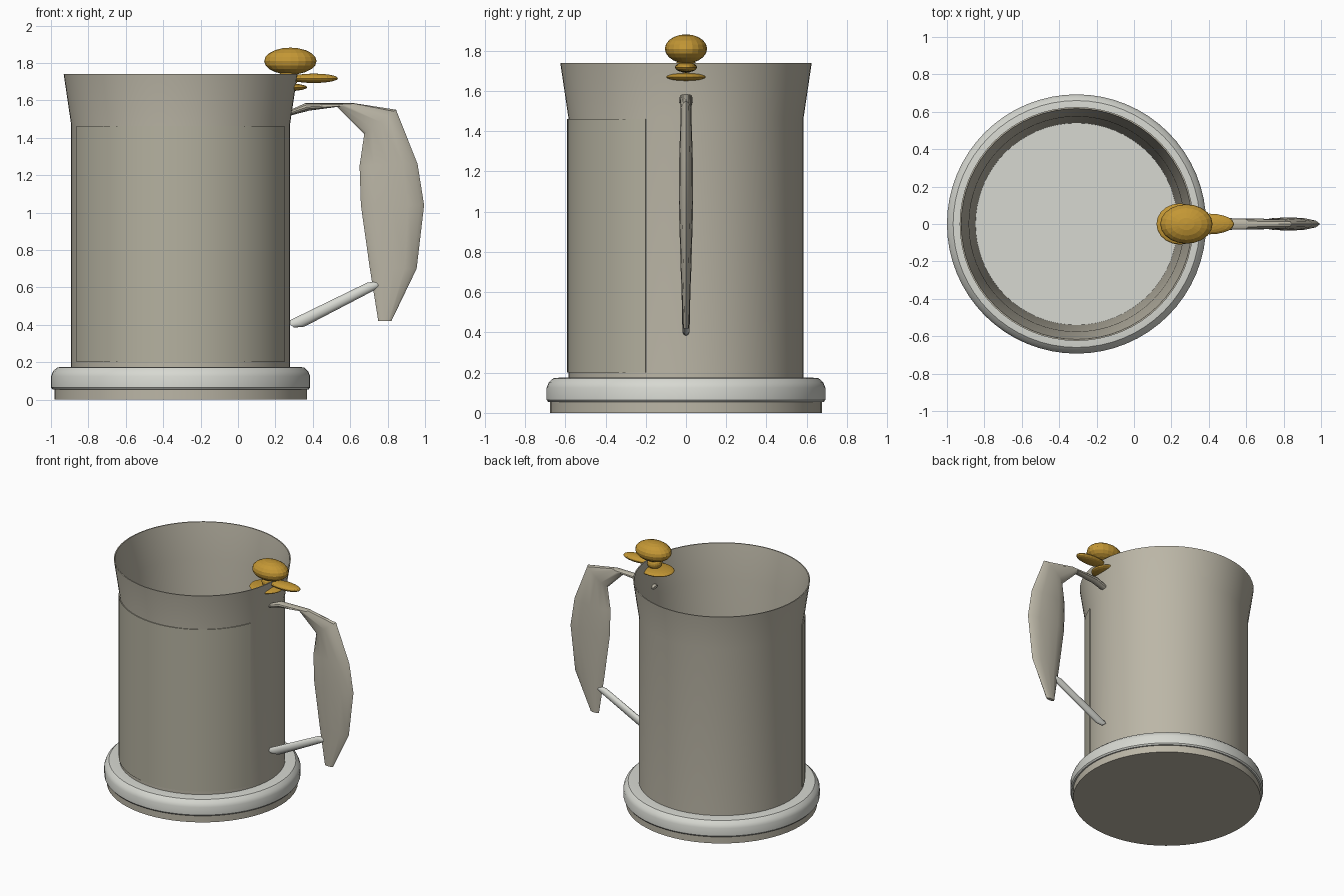
import bpy, bmesh, math
from mathutils import Vector

if "Cube" in bpy.data.objects:
    bpy.data.objects.remove(bpy.data.objects["Cube"])

CX = -0.307  # axis of the mug body


def mat(name, rgb):
    m = bpy.data.materials.new(name)
    m.diffuse_color = (*rgb, 1)
    m.use_nodes = True
    m.node_tree.nodes["Principled BSDF"].inputs["Base Color"].default_value = m.diffuse_color
    return m


PEWTER = mat("warm pewter", (0.50, 0.47, 0.385))
PANEL = mat("dull pewter", (0.46, 0.44, 0.35))
SILVER = mat("pale silver", (0.68, 0.69, 0.64))
GOLD = mat("gold", (0.55, 0.31, 0.035))


def finish(name, bm, material, angle=35):
    bmesh.ops.recalc_face_normals(bm, faces=bm.faces)
    me = bpy.data.meshes.new(name)
    bm.to_mesh(me)
    bm.free()
    me.materials.append(material)
    ob = bpy.data.objects.new(name, me)
    bpy.context.collection.objects.link(ob)
    if angle:
        bpy.ops.object.select_all(action='DESELECT')
        ob.select_set(True)
        bpy.context.view_layer.objects.active = ob
        bpy.ops.object.shade_smooth_by_angle(angle=math.radians(angle))
    return ob


def lathe(name, profile, material, a0=0.0, a1=360.0, n=64, closed=False):
    """Spin an (r, z) profile about the mug axis."""
    bm = bmesh.new()
    full = a1 - a0 >= 360
    cols = []
    for i in range(n if full else n + 1):
        a = math.radians(a0 + (a1 - a0) * i / n)
        cols.append([bm.verts.new((CX + r * math.cos(a), r * math.sin(a), z)) for r, z in profile])
    m = len(profile)
    for i in range(n):
        p, q = cols[i], cols[(i + 1) % len(cols)]
        for j in range(m if closed else m - 1):
            k = (j + 1) % m
            bm.faces.new((p[j], q[j], q[k], p[k]))
    if not full:
        bm.faces.new(cols[0])
        bm.faces.new(cols[-1])
    bmesh.ops.remove_doubles(bm, verts=bm.verts, dist=1e-5)
    return finish(name, bm, material)


def loft(name, stations, material, n=12):
    """Elliptical rings between two (x, z) outline points, with y half width."""
    bm = bmesh.new()
    rings = []
    for o, i, h in stations:
        o, i = Vector((o[0], 0, o[1])), Vector((i[0], 0, i[1]))
        c, d = (o + i) / 2, (o - i) / 2
        rings.append([bm.verts.new(c + d * math.cos(t) + Vector((0, h * math.sin(t), 0)))
                      for t in (2 * math.pi * k / n for k in range(n))])
    for p, q in zip(rings, rings[1:]):
        for k in range(n):
            bm.faces.new((p[k], p[(k + 1) % n], q[(k + 1) % n], q[k]))
    bm.faces.new(rings[0])
    bm.faces.new(rings[-1])
    return finish(name, bm, material)


def ellipsoid(name, centre, radii, material):
    bm = bmesh.new()
    bmesh.ops.create_uvsphere(bm, u_segments=20, v_segments=10, radius=1)
    for v in bm.verts:
        v.co = Vector([c + r * p for c, r, p in zip(centre, radii, v.co)])
    return finish(name, bm, material, angle=0)


# Body wall: straight outside, flared lip, slightly tapered inside
lathe("mug_wall", [(0.585, 0.10), (0.585, 1.47), (0.625, 1.74), (0.617, 1.74),
                   (0.575, 1.47), (0.54, 0.19), (0.54, 0.10)], PEWTER, closed=True)
lathe("inner_floor", [(0.0, 0.19), (0.545, 0.19)], SILVER)

# Thin plate wrapped round the front
lathe("front_plate", [(0.584, 0.2), (0.591, 0.2), (0.591, 1.462), (0.584, 1.462)],
      PANEL, 200, 340, 36, closed=True)

# Foot and rounded base ring
lathe("foot", [(0, 0), (0.675, 0), (0.675, 0.055), (0.0, 0.055)], PEWTER)
lathe("base_ring", [(0.57, 0.055), (0.685, 0.055), (0.693, 0.065), (0.693, 0.125),
                    (0.683, 0.15), (0.66, 0.172), (0.63, 0.175), (0.57, 0.175)],
      SILVER, closed=True)

# Handle: arm and broad grip as one loft
loft("handle", [((0.26, 1.54), (0.265, 1.515), 0.03),
                ((0.36, 1.585), (0.38, 1.545), 0.033),
                ((0.62, 1.585), (0.53, 1.565), 0.03),
                ((0.845, 1.55), (0.675, 1.42), 0.027),
                ((0.96, 1.26), (0.65, 1.25), 0.034),
                ((0.995, 1.04), (0.657, 1.04), 0.036),
                ((0.955, 0.70), (0.705, 0.70), 0.026),
                ((0.82, 0.42), (0.75, 0.42), 0.014)], PEWTER)

# Lower strut
loft("handle_strut", [((0.26, 0.415), (0.30, 0.385), 0.016),
                      ((0.285, 0.428), (0.355, 0.39), 0.018),
                      ((0.69, 0.625), (0.72, 0.58), 0.022),
                      ((0.735, 0.632), (0.755, 0.60), 0.018),
                      ((0.753, 0.628), (0.757, 0.615), 0.008)], SILVER)

# Thumb rest: knob, neck, disc and outward leaf
for name, c, r in (("thumb_knob", (0.28, 0, 1.81), (0.14, 0.105, 0.072)),
                   ("thumb_neck", (0.27, 0, 1.72), (0.055, 0.055, 0.045)),
                   ("thumb_disc", (0.245, 0, 1.67), (0.125, 0.11, 0.022)),
                   ("thumb_leaf", (0.405, 0, 1.718), (0.13, 0.055, 0.025))):
    ellipsoid(name, c, r, GOLD)
